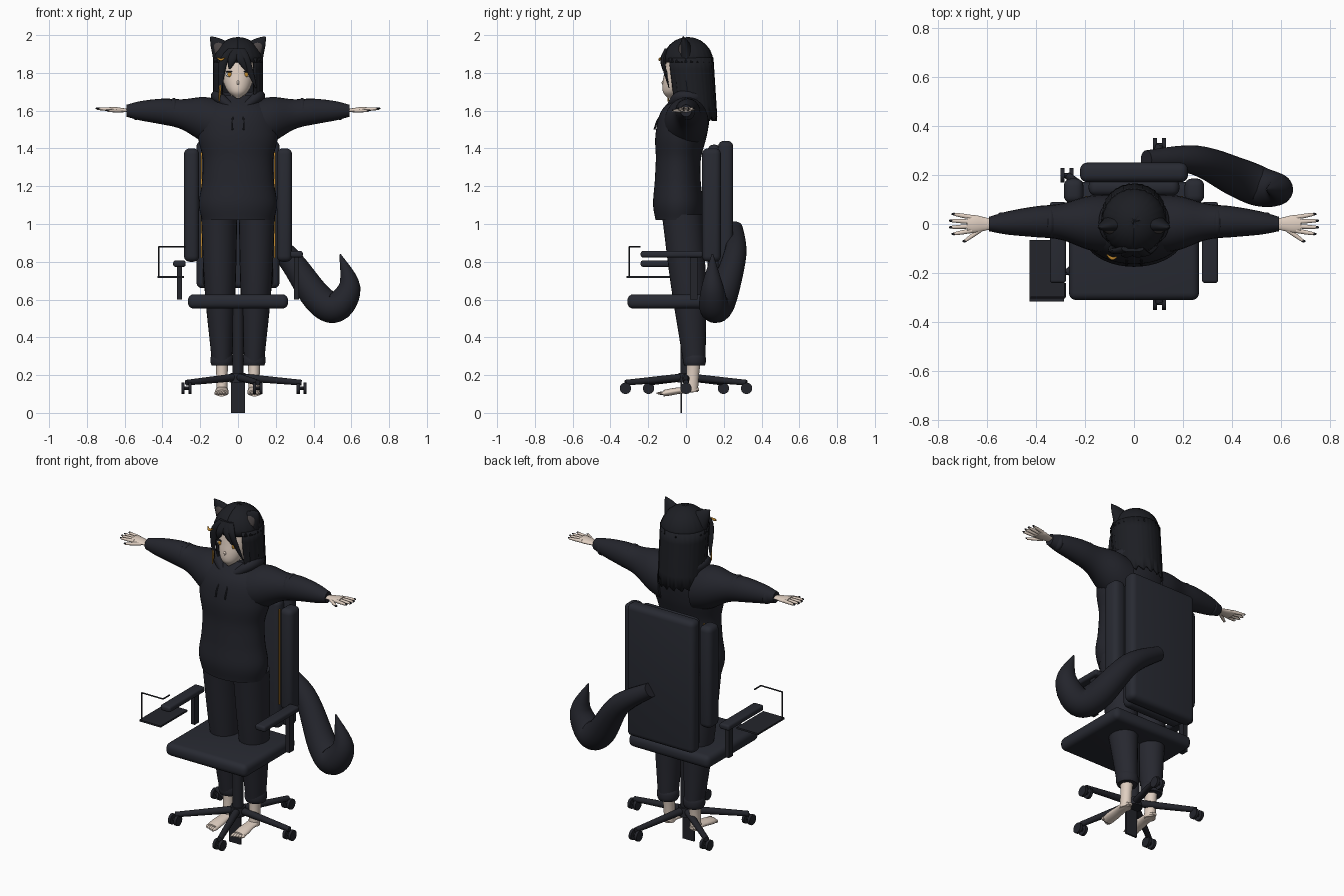
import bpy, bmesh, math
from mathutils import Vector

cube = bpy.data.objects.get("Cube")
if cube:
    bpy.data.objects.remove(cube, do_unlink=True)


def material(name, red, green, blue):
    mat = bpy.data.materials.new(name)
    mat.use_nodes = True
    mat.diffuse_color = (red, green, blue, 1)
    shader = mat.node_tree.nodes["Principled BSDF"]
    shader.inputs["Base Color"].default_value = mat.diffuse_color
    shader.inputs["Roughness"].default_value = .8
    return mat


SKIN = material("skin", .74, .62, .53)
HAIR = material("hair_black", .012, .013, .017)
HOODIE = material("hoodie_charcoal", .017, .018, .025)
TROUSERS = material("trousers_charcoal", .02, .021, .029)
FABRIC = material("chair_fabric", .021, .023, .032)
FRAME = material("chair_frame", .017, .018, .024)
ORANGE = material("orange_trim", .55, .26, .03)
GREY = material("ear_grey", .07, .06, .06)
WHITE = material("eye_white", .7, .7, .7)

X, Y, Z = Vector((1, 0, 0)), Vector((0, 1, 0)), Vector((0, 0, 1))


def finish(name, bm, mat, mirror=False):
    bmesh.ops.recalc_face_normals(bm, faces=bm.faces[:])
    mesh = bpy.data.meshes.new(name)
    bm.to_mesh(mesh)
    bm.free()
    mesh.materials.append(mat)
    mesh.shade_smooth()
    mesh.set_sharp_from_angle(angle=math.radians(40))
    obj = bpy.data.objects.new(name, mesh)
    bpy.context.collection.objects.link(obj)
    if mirror:
        obj.modifiers.new("mirror", 'MIRROR')
    return obj


def spline(values, t):
    """Smooth value at t along evenly spaced numbers or vectors."""
    last = len(values) - 1
    i = min(int(t * last), last - 1)
    f = t * last - i
    before, start, end, after = (values[max(0, min(last, i + k))] for k in (-1, 0, 1, 2))
    slope_in, slope_out = (end - before) / 2, (after - start) / 2
    ease = f * f * (3 - 2 * f)
    return (start * (1 - ease) + end * ease
            + slope_in * (f * (1 - f) ** 2) - slope_out * (f * f * (1 - f)))


def sweep(name, mat, path, widths, depth=1, u=X, v=None, sides=24, mirror=False):
    """Elliptic skin along a smooth path; the section frame follows it unless v is given."""
    path = [Vector(p) for p in path]
    steps = 6 * (max(len(path), len(widths)) - 1)
    bm = bmesh.new()
    rings = []
    for step in range(steps + 1):
        t = step / steps
        centre, width, across = spline(path, t), spline(widths, t), v
        if v is None:
            ahead = spline(path, min(1, t + .01)) - spline(path, max(0, t - .01))
            across = ahead.cross(u).normalized()
            u = across.cross(ahead).normalized()
        rings.append([])
        for side in range(sides):
            a = math.tau * side / sides
            rings[-1].append(bm.verts.new(
                centre + (u * math.cos(a) + across * depth * math.sin(a)) * width))
    for low, high in zip(rings, rings[1:]):
        for k in range(sides):
            bm.faces.new((low[k], low[k - 1], high[k - 1], high[k]))
    bm.faces.new(rings[0])
    bm.faces.new(rings[-1])
    return finish(name, bm, mat, mirror)


def box(name, mat, centre, size, bevel=0, mirror=False):
    bm = bmesh.new()
    bmesh.ops.create_cube(bm, size=1)
    for vert in bm.verts:
        vert.co = Vector(centre) + vert.co * Vector(size)
    if bevel:
        bmesh.ops.bevel(bm, geom=bm.edges[:], offset=bevel, segments=4, profile=.5, affect='EDGES')
    return finish(name, bm, mat, mirror)


def blob(name, mat, centre, size, mirror=False):
    bm = bmesh.new()
    bmesh.ops.create_uvsphere(bm, u_segments=16, v_segments=10, radius=1)
    for vert in bm.verts:
        vert.co = Vector(centre) + vert.co * Vector(size)
    return finish(name, bm, mat, mirror)


# Vector products are taken per axis in the helpers below
def hair_sheet(name, sections, opening=0, ragged=0, columns=56):
    """Rippled shell around the head, open at the front; sections are (z, y, width, depth)."""
    bm = bmesh.new()
    rows = []
    for z, y, width, depth in sections:
        rows.append([])
        for k in range(columns + 1):
            a = opening + (math.tau - 2 * opening) * k / columns
            ripple = 1 + .015 * math.sin(k * math.tau / 4 + k)
            drop = ragged * (k % 4) if len(rows) == len(sections) else 0
            rows[-1].append(bm.verts.new((width * ripple * math.sin(a),
                                          y - depth * ripple * math.cos(a), z - drop)))
    for upper, lower in zip(rows, rows[1:]):
        for k in range(columns):
            bm.faces.new((upper[k], upper[k + 1], lower[k + 1], lower[k]))
    shell = finish(name, bm, HAIR).modifiers.new("thickness", 'SOLIDIFY')
    shell.thickness, shell.offset = .01, 0


# Office chair: seat, back and bolsters
box("seat", FABRIC, (0, -.07, .59), (.53, .48, .075), .03)
box("back_plate", FABRIC, (0, .21, 1.05), (.44, .08, .78), .03)
box("back_cushion", FABRIC, (0, .15, 1.04), (.37, .07, .76), .03)
box("back_bolster", FABRIC, (.246, .135, 1.1), (.08, .1, .6), .03, mirror=True)
box("bolster_stripe", ORANGE, (.195, .11, 1.1), (.008, .01, .56), mirror=True)

# Armrests, the right one set lower
for side, height in ((1, .84), (-1, .79)):
    box("armrest_pad", FABRIC, (side * .31, -.075, height), (.066, .33, .034), .012)
    box("armrest_post", FRAME, (side * .31, .04, height / 2 + .3), (.026, .04, height - .6))

# Side tray with its wire stand
box("side_tray", FRAME, (-.355, -.19, .72), (.14, .25, .01))
corners = [(-.42, -.3, .72), (-.42, -.3, .88), (-.28, -.3, .88), (-.28, -.24, .88)]
for start, end in zip(corners, corners[1:]):
    sweep("tray_wire", FRAME, (start, end), (.004, .004), u=Vector((1, 1, 1)), sides=8)

# Five-star base with twin-wheel casters
sweep("gas_column", FRAME, (Z * .17, Z * .56), (.03, .03))
sweep("base_hub", FRAME, (Z * .16, Z * .21), (.045, .04))
box("base_plate", FRAME, (0, -.025, .085), (.074, .01, .17))
for spoke in range(5):
    angle = math.tau * spoke / 5
    foot = Vector((math.cos(angle), math.sin(angle), 0)) * .337
    wheel = foot + Z * .13
    sweep("base_leg", FRAME, (Z * .19, foot + Z * .16), (.021, .015), u=Z, sides=12)
    sweep("caster_axle", FRAME, (wheel - X * .02, wheel + X * .02), (.01, .01), u=Z, sides=8)
    for side in (-1, 1):
        hub = wheel + X * side * .018
        sweep("caster_wheel", FRAME, (hub - X * .008, hub + X * .008), (.03, .03), u=Z)

# Trousers, ankles and bare feet
sweep("trouser_leg", TROUSERS, [(.1, -.02, 1.05), (.095, .015, .65), (.085, .045, .26)],
      (.096, .092, .086, .076, .062, .052), 1.12, v=Y, mirror=True)
sweep("trouser_cuff", TROUSERS, [(.085, .045, .25), (.085, .045, .31)],
      (.054, .06, .06, .054), v=Y, mirror=True)
sweep("ankle", SKIN, [(.085, .042, .29), (.085, .03, .11)], (.036, .03, .03), 1.1, v=Y, mirror=True)
sweep("foot", SKIN, [(.085, .07, .125), (.085, -.02, .12), (.087, -.12, .104)],
      (.015, .031, .033, .037, .034), .5, v=Z, mirror=True)
for toe in range(5):
    root = Vector((.06 + toe * .014, -.11, .104))
    sweep("toe", SKIN, (root, root - Y * (.045 - toe * .006)), (.009, .009, .003),
          sides=10, mirror=True)

# Hoodie body, sleeves, hood and strings
sweep("hoodie_body", HOODIE, [(0, -.04, 1.02), (0, -.04, 1.35), (0, .01, 1.68)],
      (.19, .207, .19, .187, .213, .2, .1), .64, v=Y, sides=40)
sweep("sleeve", HOODIE, [(.1, 0, 1.53), (.35, .01, 1.59), (.59, 0, 1.6)],
      (.13, .12, .08, .068, .052, .032), .92, u=Z, v=Y, mirror=True)
for fold, girth in ((.34, .072), (.39, .068), (.46, .057), (.54, .044)):
    sweep("sleeve_fold", HOODIE, [(fold - .02, .008, 1.595), (fold + .02, .008, 1.595)],
          (girth - .012, girth, girth - .012), .9, u=Z, v=Y, mirror=True)
sweep("hood", HOODIE, [(.01, -.1, 1.6), (.1, -.04, 1.67), (.1, .05, 1.67), (0, .1, 1.65)],
      (.014, .03, .033, .04), u=Z, mirror=True)
sweep("drawstring", FRAME, [(.02, -.115, 1.6), (.03, -.15, 1.55), (.03, -.167, 1.5)],
      (.004, .005), sides=8, mirror=True)

# Hands with spread fingers and dark nails
sweep("palm", SKIN, [(.57, 0, 1.6), (.68, 0, 1.607)], (.02, .026, .036, .034), .4,
      u=Y, v=Z, mirror=True)
digits = [((.66, s * .018, 1.607), (.75 - abs(s) * .01, s * .027, 1.61))
          for s in (-1.5, -.5, .5, 1.5)]
for root, tip in digits + [((.62, -.02, 1.6), (.69, -.07, 1.6))]:
    sweep("finger", SKIN, (root, tip), (.01, .009, .006), u=Z, sides=10, mirror=True)
    blob("fingernail", HAIR, Vector(tip) + Z * .002, (.009, .005, .005), mirror=True)

# Head and face
sweep("neck", SKIN, [(0, 0, 1.58), (0, 0, 1.74)], (.042, .038), v=Y)
sweep("head", SKIN, [(0, -.085, 1.665), (0, -.02, 1.8), (0, .01, 1.94)],
      (.01, .052, .077, .09, .095, .094, .07), 1.06, v=Y, sides=32)
blob("nose", SKIN, (0, -.12, 1.748), (.007, .009, .012))
blob("mouth", GREY, (0, -.109, 1.714), (.013, .004, .002))
blob("eye_white", WHITE, (.045, -.102, 1.792), (.021, .005, .013), mirror=True)
blob("iris", ORANGE, (.044, -.106, 1.792), (.011, .004, .013), mirror=True)
blob("eyelash", HAIR, (.045, -.105, 1.806), (.023, .005, .004), mirror=True)

# Hair: crown, long curtain with ragged ends, and swept fringe
arc = [math.radians(a) for a in range(0, 91, 15)]
hair_sheet("hair_crown", [(1.855 + .13 * math.cos(a), .01, .127 * math.sin(a), .13 * math.sin(a))
                          for a in arc])
hair_sheet("long_hair", [(1.88 - .31 * t, .01 + .03 * t, .127, .13 - .01 * t)
                         for t in (0, .2, .4, .6, .8, 1)], opening=.72, ragged=.008)
for middle, tip in (((.045, -.12, 1.86), (.096, -.09, 1.72)), ((.015, -.125, 1.87), (.045, -.12, 1.81)),
                    ((-.08, -.11, 1.85), (-.095, -.09, 1.68)), ((-.03, -.125, 1.87), (-.045, -.12, 1.82))):
    sweep("fringe_lock", HAIR, [(middle[0] / 3, -.1, 1.93), middle, tip],
          (.024, .026, .018, .004), .5, v=Y, sides=14)
sweep("hair_streak", ORANGE, [(-.09, -.1, 1.77), (-.1, -.094, 1.65)], (.003, .006, .003), sides=8)
sweep("hair_clip", ORANGE, [(-.11, -.125, 1.88), (-.09, -.14, 1.87), (-.07, -.135, 1.88)],
      (.003, .007, .003), u=Z, sides=10)

# Pointed animal ears
slope = (X - Z).normalized()
sweep("ear", HAIR, [(.088, 0, 1.918), (.146, -.015, 1.992)], (.062, .036, .003), .6,
      u=slope, v=Y, mirror=True)
sweep("ear_lining", GREY, [(.097, -.025, 1.927), (.138, -.016, 1.98)], (.034, .02, .003), .45,
      u=slope, v=Y, mirror=True)

# Curled tail
sweep("tail", HOODIE, [(.05, .26, .98), (.25, .26, .84), (.42, .19, .61), (.52, .15, .56),
                       (.59, .14, .67), (.54, .14, .84)], (.04, .06, .08, .08, .058, .004), u=Y)
